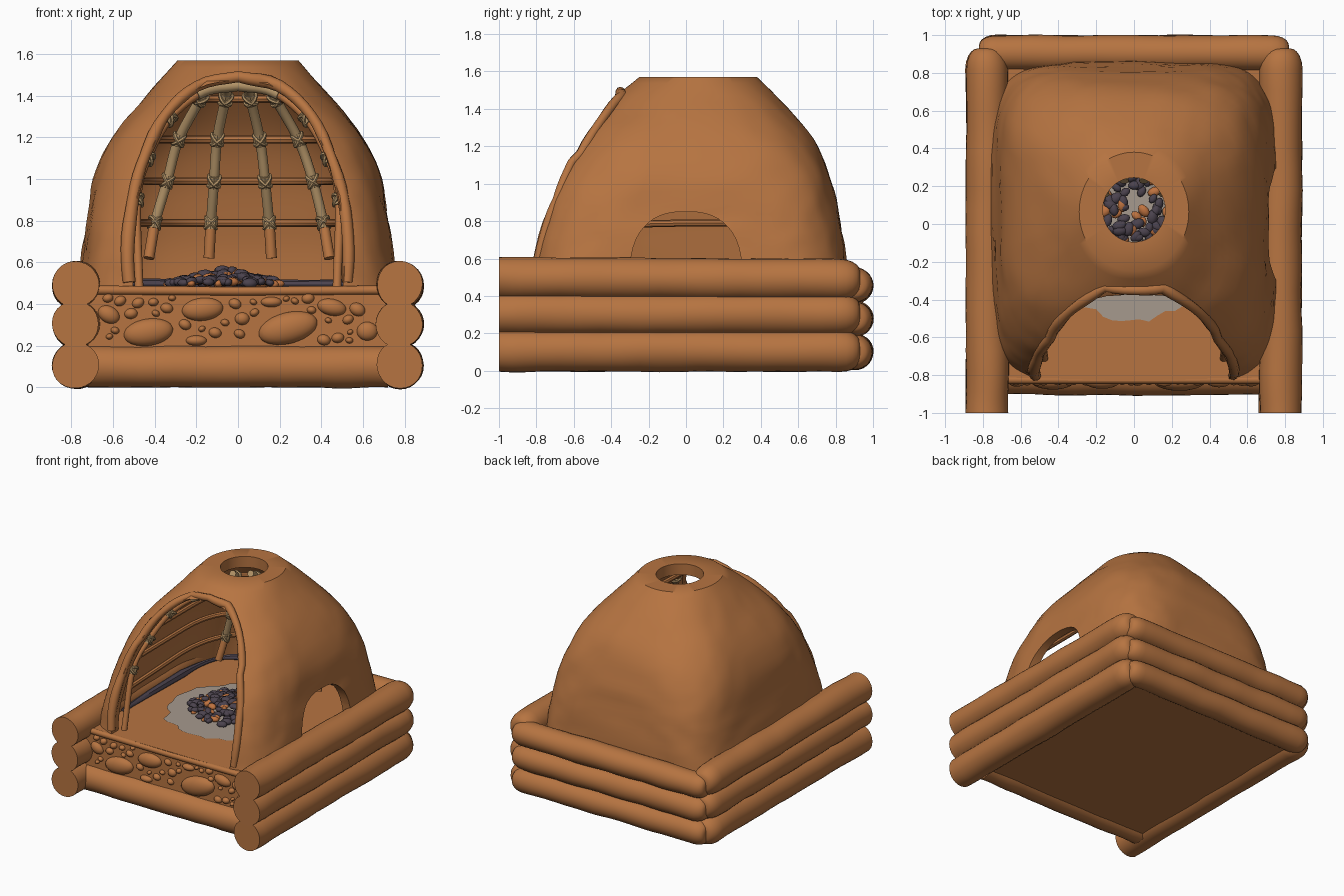
import bpy, bmesh, math, random
from mathutils import Vector, Matrix, noise

random.seed(4)
if "Cube" in bpy.data.objects:
    bpy.data.objects.remove(bpy.data.objects["Cube"])


def material(name, r, g, b):
    m = bpy.data.materials.new(name)
    m.use_nodes = True
    m.diffuse_color = (r, g, b, 1)
    m.node_tree.nodes["Principled BSDF"].inputs["Base Color"].default_value = (r, g, b, 1)
    return m


CLAY = material("brown_clay", 0.47, 0.175, 0.053)
CORD = material("tan_cord", 0.46, 0.30, 0.14)
COAL = material("dark_charcoal", 0.07, 0.055, 0.075)
ASH = material("grey_ash", 0.38, 0.32, 0.27)
EMBER = material("orange_ember", 0.52, 0.17, 0.05)


def smooth(ob, angle=40):
    ob.data.shade_smooth()
    ob.data.set_sharp_from_angle(angle=math.radians(angle))


def finish(name, bm, mat):
    bmesh.ops.recalc_face_normals(bm, faces=bm.faces[:])
    me = bpy.data.meshes.new(name)
    bm.to_mesh(me)
    bm.free()
    me.materials.append(mat)
    ob = bpy.data.objects.new(name, me)
    bpy.context.collection.objects.link(ob)
    smooth(ob)
    return ob


def spline(pts, k=6):
    """Smooth curve through the given points."""
    p = [Vector(q) for q in pts]
    p = [p[0] * 2 - p[1]] + p + [p[-1] * 2 - p[-2]]
    out = []
    for a, b, c, d in zip(p, p[1:], p[2:], p[3:]):
        for i in range(k):
            t = i / k
            out.append((b * 2 + (c - a) * t + (a * 2 - b * 5 + c * 4 - d) * t * t
                        + (b * 3 - a - c * 3 + d) * t ** 3) / 2)
    return out + [p[-2]]


def loft(bm, rings, closed=False):
    n = len(rings[0])
    pairs = list(zip(rings, rings[1:])) + ([(rings[-1], rings[0])] if closed else [])
    for a, b in pairs:
        for i in range(n):
            bm.faces.new((a[i], a[(i + 1) % n], b[(i + 1) % n], b[i]))


def add_tube(bm, pts, radii, sides=10, ref=(0, 1, 0), rough=0):
    pts = [Vector(p) for p in pts]
    if not isinstance(radii, list):
        radii = [radii] * len(pts)
    rings = []
    for i, p in enumerate(pts):
        t = (pts[min(i + 1, len(pts) - 1)] - pts[max(i - 1, 0)]).normalized()
        u = t.cross(Vector(ref)).normalized()
        v = t.cross(u)
        ring = []
        for s in range(sides):
            a = math.tau * s / sides
            d = u * math.cos(a) + v * math.sin(a)
            co = p + d * radii[i]
            ring.append(bm.verts.new(co + d * rough * noise.noise(co * 5)))
        rings.append(ring)
    loft(bm, rings)
    bm.faces.new(rings[0])
    bm.faces.new(rings[-1])


def tube(name, pts, radii, mat, **kw):
    bm = bmesh.new()
    add_tube(bm, pts, radii, **kw)
    return finish(name, bm, mat)


def log(name, a, b, r, round_start, round_end):
    a, b = Vector(a), Vector(b)
    length = (b - a).length
    ends = [r * f for f in (0, 0.05, 0.15, 0.35, 0.65, 1)]
    dist = ends + [r + (length - 2 * r) * i / 16 for i in range(1, 16)] + [length - e for e in reversed(ends)]
    radii = []
    for d in dist:
        near = min(d if round_start else r, length - d if round_end else r, r)
        radii.append(r * (0.4 + 0.6 * math.sqrt(max(0, 1 - (1 - near / r) ** 2))))
    tube(name, [a.lerp(b, d / length) for d in dist], radii, CLAY, sides=28, ref=(0, 0, 1), rough=0.008)


# Log frame
for i, (z_front, z_back) in enumerate([(0.107, 0.107), (0.305, 0.30), (0.495, 0.485)]):
    for side, x in (("left", 0.777), ("right", -0.777)):
        log(f"{side}_log_{i + 1}", (x, -1, z_front), (x, 0.93, z_back), 0.112, False, True)
    log(f"back_log_{i + 1}", (-0.82, 0.905, 0.1 + 0.178 * i), (0.82, 0.905, 0.1 + 0.178 * i), 0.094, True, True)
log("front_log", (-0.72, -0.805, 0.1), (0.72, -0.805, 0.1), 0.1, False, False)


# Platform and its clay ledge
def box(name, lo, hi, mat):
    lo, hi = Vector(lo), Vector(hi)
    bm = bmesh.new()
    bmesh.ops.create_cube(bm, size=1, matrix=Matrix.Translation((lo + hi) / 2) @ Matrix.Diagonal((*(hi - lo), 1)))
    return finish(name, bm, mat)


box("platform", (-0.72, -0.83, 0.03), (0.72, 0.86, 0.485), CLAY)
tube("front_ledge", [(-0.68, -0.825, 0.467), (0, -0.825, 0.462), (0.68, -0.825, 0.467)], 0.022, CLAY)

# Stones set in the front wall: x, z, width, height, tilt
stones = [(-0.43, 0.265, 0.24, 0.13, 0.15), (0.24, 0.285, 0.29, 0.15, 0.25), (-0.17, 0.375, 0.2, 0.11, 0.1),
          (-0.62, 0.35, 0.11, 0.08, -0.5), (0.45, 0.385, 0.14, 0.08, -0.2), (0.62, 0.27, 0.1, 0.09, 0),
          (0.16, 0.41, 0.1, 0.05, 0), (-0.2, 0.225, 0.1, 0.05, 0), (0.02, 0.33, 0.07, 0.06, 0)]
for _ in range(600):
    x, z, w = random.uniform(-0.63, 0.63), random.uniform(0.22, 0.43), random.uniform(0.03, 0.08)
    if all(math.hypot((x - s[0]) / (s[2] + w), (z - s[1]) / (s[3] + w)) > 0.53 for s in stones):
        stones.append((x, z, w, w * 0.8, random.uniform(-0.5, 0.5)))
bm = bmesh.new()
for x, z, w, h, tilt in stones:
    bmesh.ops.create_icosphere(bm, subdivisions=3, radius=1, matrix=Matrix.Translation((x, -0.828, z))
                               @ Matrix.Rotation(-tilt, 4, 'Y') @ Matrix.Diagonal((w / 2, 0.02 + w * 0.12, h / 2, 1)))
finish("wall_stones", bm, CLAY)

# Domed shell: rows of height, half width, front y, back y
ROWS = spline([(0.46, 0.77, -0.85, 0.86), (0.65, 0.745, -0.83, 0.85), (0.8, 0.725, -0.79, 0.825),
               (1.0, 0.69, -0.72, 0.78), (1.2, 0.6, -0.61, 0.7), (1.4, 0.44, -0.45, 0.55),
               (1.57, 0.29, -0.25, 0.38)], 5)


def squareness(z):
    return 2 + 3 * max(0, (1.57 - z) / 1.11) ** 0.8


def section(row, inset, a, power=None):
    z, hx, yf, yb = row
    e = 2 / (power or squareness(z))
    c, s = math.cos(a), math.sin(a)
    return Vector(((hx - inset) * math.copysign(abs(c) ** e, c),
                   (yf + yb) / 2 + ((yb - yf) / 2 - inset) * math.copysign(abs(s) ** e, s), z))


def front_y(x, z):
    row = min(ROWS, key=lambda r: abs(r[0] - z))
    n = squareness(z)
    return (row[2] + row[3]) / 2 - (row[3] - row[2]) / 2 * (1 - min(1, abs(x / row[1])) ** n) ** (1 / n)


SEG = 96
angles = [math.tau * i / SEG for i in range(SEG)]
bm = bmesh.new()
rings = []
for row in ROWS:
    ring = []
    for a in angles:
        co = section(row, 0, a)
        bump = noise.noise(co * 4) * 0.014 + noise.noise(co * 11) * 0.005
        out = Vector((co.x, co.y, 0)).normalized()
        ring.append(bm.verts.new(co + out * bump * min(1, (1.57 - row[0]) * 6)))
    rings.append(ring)
for z in (1.57, 1.485):
    rings.append([bm.verts.new((0.165 * math.cos(a), 0.075 + 0.17 * math.sin(a), z)) for a in angles])
for row in reversed(ROWS):
    low = row.copy()
    low[0] = min(row[0], 1.485)
    rings.append([bm.verts.new(section(low, 0.07, a, squareness(row[0]))) for a in angles])
loft(bm, rings, closed=True)
shell = finish("clay_dome", bm, CLAY)

# Arched openings cut into the dome
half = spline([(0.5, 0.44, 0), (0.51, 0.65, 0), (0.485, 0.9, 0), (0.43, 1.1, 0), (0.34, 1.29, 0),
               (0.19, 1.435, 0), (0, 1.48, 0)], 4)
front_arch = [(p.x, p.y) for p in half] + [(-p.x, p.y) for p in reversed(half[:-1])]
side_arch = [(0.31, 0.44)]
for i in range(25):
    c, s = math.cos(math.pi * i / 24), math.sin(math.pi * i / 24)
    side_arch.append((math.copysign(abs(c) ** 0.8, c) * 0.3, 0.5 + 0.35 * s ** 0.8))
side_arch.append((-0.31, 0.44))


def cut(outline, place_near, place_far):
    bm = bmesh.new()
    a = [bm.verts.new(place_near(u, z)) for u, z in outline]
    b = [bm.verts.new(place_far(u, z)) for u, z in outline]
    loft(bm, [a, b])
    bm.faces.new(a)
    bm.faces.new(b)
    cutter = finish("cutter", bm, CLAY)
    cutter.hide_render = True
    mod = shell.modifiers.new("opening", 'BOOLEAN')
    mod.operation, mod.object, mod.solver = 'DIFFERENCE', cutter, 'EXACT'
    bpy.context.view_layer.objects.active = shell
    bpy.ops.object.modifier_apply(modifier=mod.name)
    bpy.data.objects.remove(cutter)


cut(front_arch, lambda u, z: (u, -1.3, z), lambda u, z: (u, -0.12, z))
cut(side_arch, lambda u, z: (1.3, u, z), lambda u, z: (0.4, u, z))
smooth(shell)
tube("arch_lip", [(x * 1.04, front_y(x, z) + 0.022, z + 0.012) for x, z in front_arch if z > 0.47], 0.03, CLAY,
     rough=0.012)

# Bent stick around the inside of the front arch
arch_half = spline([(0.475, -0.71, 0.48), (0.485, -0.59, 0.9), (0.435, -0.46, 1.1), (0.33, -0.35, 1.29),
                    (0.17, -0.27, 1.42), (0, -0.25, 1.45)], 6)
mirror = Matrix.Diagonal((-1, 1, 1))
arch_path = arch_half + [mirror @ p for p in reversed(arch_half[:-1])]
tube("arch_stick", arch_path, 0.021, CLAY)
tube("arch_cord", [p for p in arch_path if p.z > 1.4], 0.028, CORD)

# Hoops: height, half width, depth
HOOPS = [(0.79, 0.5, 0.62), (0.99, 0.47, 0.53), (1.19, 0.4, 0.46), (1.385, 0.24, 0.33)]
for i, (z, w, depth) in enumerate(HOOPS):
    tip = min(arch_half, key=lambda p: abs(p.z - z))
    arc = [(w * math.copysign(abs(math.cos(a)) ** 0.8, math.cos(a)), depth * math.sin(a) ** 0.8, z)
           for a in (math.pi * j / 24 for j in range(25))]
    tube(f"hoop_{i + 1}", [tip] + arc + [mirror @ tip], 0.019, CLAY, sides=8, ref=(0, 0, 1))


def hoop_point(x, hoop, z=None):
    h, w, depth = hoop
    return Vector((x, depth * (1 - abs(x / w) ** 2.5) ** 0.4 - 0.02, z or h))


# Ribs tied to the hoops
knots = bmesh.new()


def knot(p, along):
    along = along.normalized()
    add_tube(knots, [p - along * 0.03, p + along * 0.03], 0.031, sides=8)
    for turn in (-0.8, 0.8):
        axis = Matrix.Rotation(turn, 3, 'Y') @ along
        u = axis.cross(Vector((0, 1, 0))).normalized()
        v = axis.cross(u)
        loop = [p + (u * math.cos(a) + v * math.sin(a)) * 0.037 for a in (math.tau * j / 14 for j in range(15))]
        add_tube(knots, loop, 0.009, sides=6, ref=axis)


for i, xs in enumerate([(-0.4, -0.34, -0.285, -0.18), (-0.13, -0.115, -0.1, -0.06),
                        (0.15, 0.13, 0.105, 0.06), (0.41, 0.36, 0.29, 0.18)]):
    pts = [hoop_point(x, h) for x, h in zip(xs, HOOPS)]
    foot = hoop_point(xs[0] * 1.07, HOOPS[0], 0.62)
    tube(f"rib_foot_{i + 1}", [foot, pts[0]], 0.026, CLAY)
    tube(f"rib_{i + 1}", spline(pts + [pts[-1] + Vector((-pts[-1].x * 0.15, -0.08, 0.06))], 4), 0.024, CORD)
    for a, b in zip([foot] + pts, pts):
        knot(b, b - a)
for z in (0.91, 1.11, 1.285):
    j = min(range(len(arch_half)), key=lambda k: abs(arch_half[k].z - z))
    p, d = arch_half[j], arch_half[j + 1] - arch_half[j - 1]
    knot(p, d)
    knot(mirror @ p, mirror @ d)
finish("cord_knots", knots, CORD)

# Ash bed, soot along the back wall, and the pile of coals
bm = bmesh.new()
rim = []
for i in range(60):
    a = math.tau * i / 60
    r = 0.46 + 0.05 * noise.noise((math.cos(a) * 3, math.sin(a) * 3, 0)) + random.uniform(-0.012, 0.012)
    rim.append(bm.verts.new((r * math.cos(a) - 0.02, r * math.sin(a) - 0.05, 0.49)))
bm.faces.new(rim)
finish("ash_bed", bm, ASH)

floor_row = ROWS[0].copy()
floor_row[0] = 0.492
tube("soot_edge", [section(floor_row, 0.11, math.pi * (0.08 + i / 40)) for i in range(42)], 0.028, COAL,
     sides=8, ref=(0, 0, 1), rough=0.02)

for name, mat, count in (("charcoal_pieces", COAL, 110), ("glowing_pieces", EMBER, 45)):
    bm = bmesh.new()
    for _ in range(count):
        r, a = 0.29 * random.random() ** 0.6, random.uniform(0, math.tau)
        z = 0.5 + 0.07 * (1 - r / 0.29) * random.uniform(0.6, 1) - (0.008 if mat is EMBER else 0)
        turn = Matrix.Rotation(random.uniform(0, math.tau), 4, 'Z') @ Matrix.Rotation(random.uniform(-0.6, 0.6), 4, 'X')
        size = random.uniform(0.022, 0.036)
        bmesh.ops.create_icosphere(bm, subdivisions=2, radius=size, matrix=Matrix.Translation(
            (-0.06 + r * math.cos(a), -0.02 + r * math.sin(a), z)) @ turn @ Matrix.Diagonal((1.2, 0.85, 0.7, 1)))
    finish(name, bm, mat)
